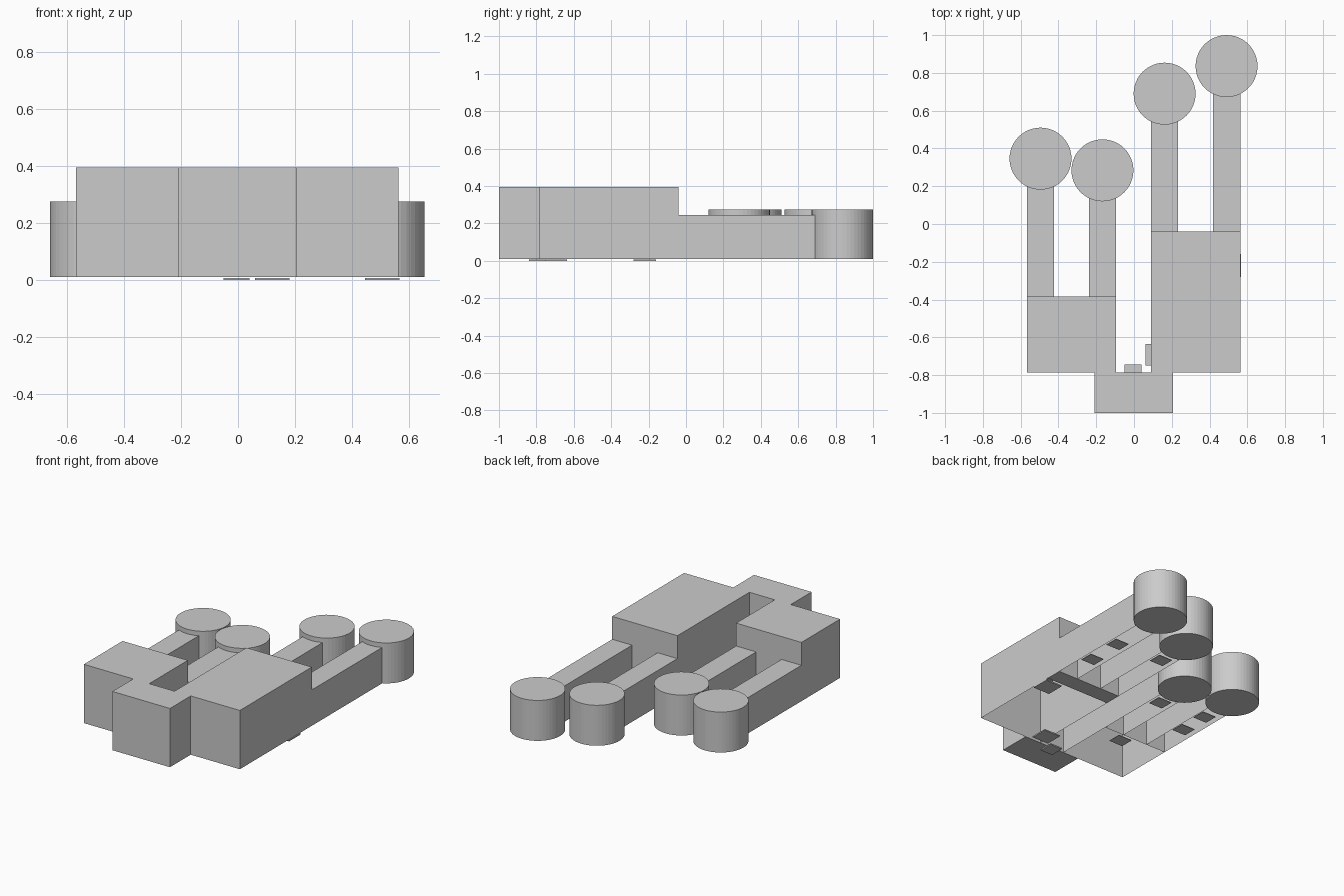
import bpy, bmesh
from mathutils import Matrix, Vector

cube = bpy.data.objects.get("Cube")
if cube:
    bpy.data.objects.remove(cube)

grey = bpy.data.materials.new("plain_grey")
grey.use_nodes = True
colour = (0.6, 0.6, 0.6, 1)
grey.diffuse_color = colour
grey.node_tree.nodes["Principled BSDF"].inputs["Base Color"].default_value = colour

BASE, LOW, HIGH, DRUM_TOP = 0.01, 0.245, 0.395, 0.275


def finish(name, bm):
    mesh = bpy.data.meshes.new(name)
    bm.to_mesh(mesh)
    bm.free()
    mesh.materials.append(grey)
    obj = bpy.data.objects.new(name, mesh)
    bpy.context.scene.collection.objects.link(obj)
    return obj


def block(name, x0, x1, y0, y1, z0, z1, open_bottom=False):
    bm = bmesh.new()
    size = Vector((x1 - x0, y1 - y0, z1 - z0))
    mid = Vector((x0 + x1, y0 + y1, z0 + z1)) / 2
    bmesh.ops.create_cube(bm, size=1, matrix=Matrix.Translation(mid) @ Matrix.Diagonal(size).to_4x4())
    bm.normal_update()
    if open_bottom:
        floor = [f for f in bm.faces if f.normal.z < -0.9]
        bmesh.ops.delete(bm, geom=floor, context='FACES')
    return finish(name, bm)


def drum(name, x, y, radius=0.164):
    bm = bmesh.new()
    bmesh.ops.create_cone(bm, cap_ends=True, segments=48, radius1=radius, radius2=radius,
                          depth=DRUM_TOP - BASE,
                          matrix=Matrix.Translation((x, y, (DRUM_TOP + BASE) / 2)))
    return finish(name, bm)


# Front entrance block and the two hollow main halls
block("entrance_block", -0.21, 0.207, -1, -0.785, BASE, HIGH)
block("right_hall", -0.567, -0.094, -0.785, -0.385, BASE, HIGH, True)
block("left_hall", 0.09, 0.563, -0.785, -0.04, BASE, HIGH, True)

# Low hollow corridors, each ending in a round drum
corridors = [
    ("right_outer", -0.567, -0.423, -0.385, -0.495, 0.346),
    ("right_inner", -0.239, -0.094, -0.385, -0.167, 0.284),
    ("left_inner", 0.09, 0.234, -0.04, 0.162, 0.69),
    ("left_outer", 0.419, 0.563, -0.04, 0.49, 0.836),
]
for side, x0, x1, start, cx, cy in corridors:
    block(side + "_corridor", x0, x1, start, cy - 0.147, BASE, LOW, True)
    drum(side + "_drum", cx, cy)

# Strip closing the rear underside of the left hall
block("underside_strip", 0.09, 0.563, -0.15, -0.04, BASE, BASE + 0.004)

# Thin pads below the base
for i, (x0, x1, y0, y1) in enumerate([(-0.05, 0.04, -0.84, -0.745),
                                      (0.06, 0.18, -0.75, -0.635),
                                      (0.445, 0.566, -0.28, -0.16)]):
    block("base_pad_%d" % i, x0, x1, y0, y1, 0, BASE - 0.002)

# Small pads inside the open corridors
for i, (x, y) in enumerate([(0.5, 0.2), (0.5, 0.44), (0.17, 0.46), (-0.16, 0.06),
                            (-0.48, 0.1), (-0.48, -0.1), (-0.27, -0.45)]):
    block("corridor_pad_%d" % i, x - 0.05, x + 0.05, y - 0.045, y + 0.045, BASE, BASE + 0.004)
